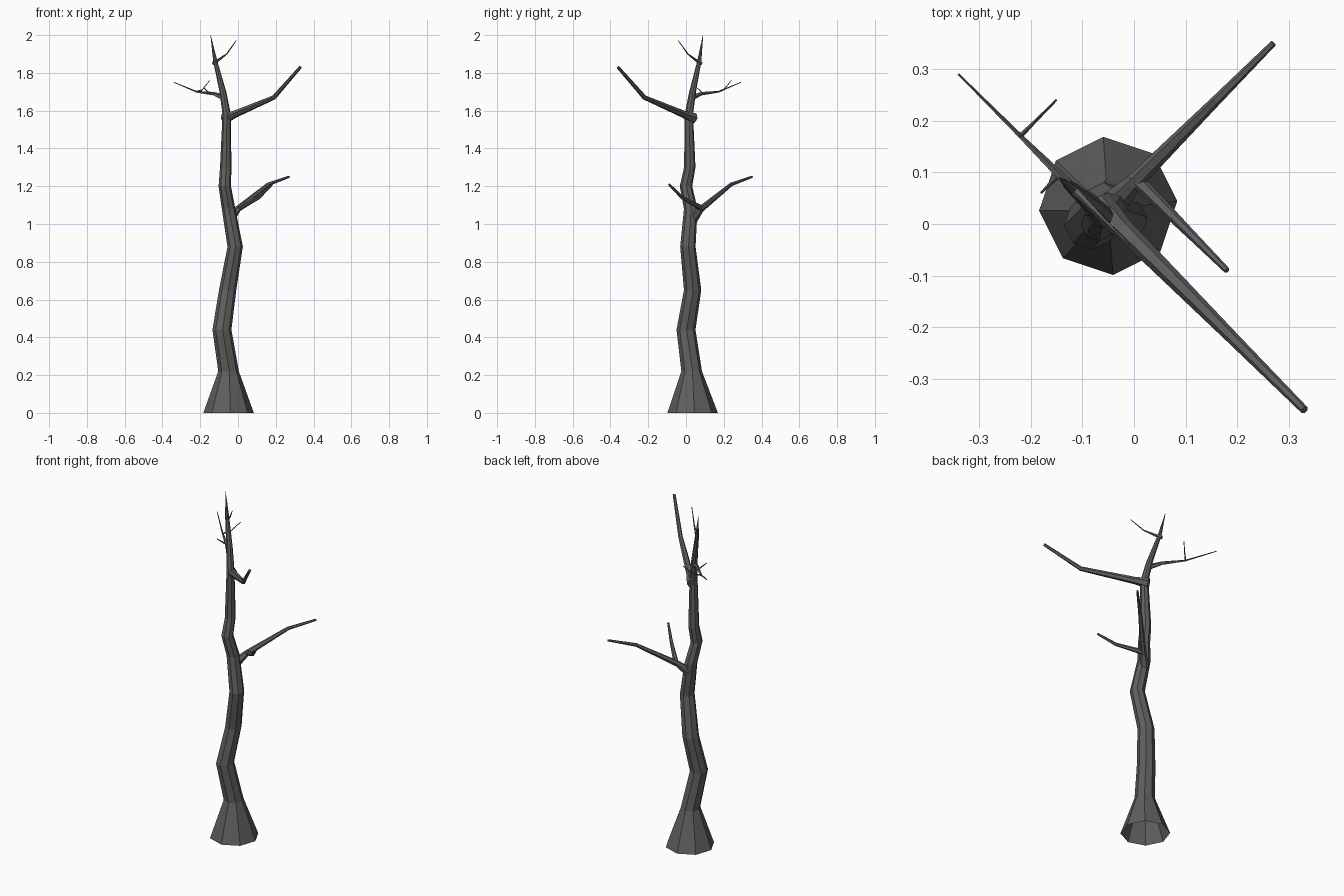
import bpy, bmesh, math
from mathutils import Vector

default_cube = bpy.data.objects.get("Cube")
if default_cube:
    bpy.data.objects.remove(default_cube, do_unlink=True)

grey = 0.115
bark = bpy.data.materials.new("charcoal_bark")
bark.use_nodes = True
bark.diffuse_color = (grey, grey, grey, 1)
bark.node_tree.nodes["Principled BSDF"].inputs["Base Color"].default_value = bark.diffuse_color

UP = Vector((0, 0, 1))
NORTH_EAST = Vector((1, 1, 0))
SOUTH_EAST = Vector((1, -1, 0))


def add_ring(bm, centre, side, up, radius, count):
    """Add one polygonal cross-section spanned by two directions."""
    angles = [math.tau * k / count for k in range(count)]
    return [bm.verts.new(centre + radius * (side * math.cos(a) + up * math.sin(a)))
            for a in angles]


def finish_tube(name, bm, rings, cap_start):
    """Bridge neighbouring rings, close the ends and make the object."""
    for low, high in zip(rings, rings[1:]):
        for k in range(len(low)):
            bm.faces.new((low[k - 1], low[k], high[k], high[k - 1]))
    bm.faces.new(rings[-1])
    if cap_start:
        bm.faces.new(reversed(rings[0]))
    bmesh.ops.recalc_face_normals(bm, faces=bm.faces)
    mesh = bpy.data.meshes.new(name)
    bm.to_mesh(mesh)
    bm.free()
    mesh.materials.append(bark)
    bpy.context.collection.objects.link(bpy.data.objects.new(name, mesh))


def trunk_radius(height):
    """Flared foot, then a gentle taper to a fine tip."""
    if height == 0:
        return 0.134
    return 0.001 + 0.058 * (1 - height / 2) ** 0.65


def build_trunk(knots):
    """Join level rings along the crooked stem, leaving the foot open."""
    bm = bmesh.new()
    side = Vector((1, 0.07, 0)).normalized()
    rings = [add_ring(bm, Vector(knot), side, UP.cross(side), trunk_radius(knot[2]), 8)
             for knot in knots]
    finish_tube("trunk", bm, rings, cap_start=False)


def build_branch(name, root, heading, steps, thick, thin, sides):
    """Grow a tapering branch in an upright plane from (reach, rise) steps."""
    bm = bmesh.new()
    root = Vector(root)
    points = [root] + [root + heading * reach + UP * rise for reach, rise in steps]
    last = len(points) - 1
    side = heading.cross(UP).normalized()
    rings = []
    for i, point in enumerate(points):
        along = points[min(i + 1, last)] - points[max(i - 1, 0)]
        radius = thin + (thick - thin) * (1 - i / last) ** 1.5
        rings.append(add_ring(bm, point, side, side.cross(along).normalized(), radius, sides))
    finish_tube(name, bm, rings, cap_start=True)


# Crooked trunk with a wide foot
build_trunk([
    (-.05, .035, 0), (-.05, .03, .22), (-.085, 0, .44), (-.055, .035, .65),
    (-.015, .01, .88), (-.05, .025, 1.08), (-.07, 0, 1.2), (-.065, .02, 1.3),
    (-.06, .015, 1.58), (-.08, .035, 1.7), (-.12, .07, 1.86), (-.145, .09, 2)])

# Lower branch and its forward fork
build_branch("lower_branch", (-.04, .04, 1.03), NORTH_EAST,
             [(.04, .05), (.2, .18), (.31, .22)], thick=.026, thin=.006, sides=6)
build_branch("lower_fork", (0, .09, 1.08), SOUTH_EAST,
             [(.11, .06), (.18, .13)], thick=.015, thin=.006, sides=6)

# Large upper branch
build_branch("upper_branch", (-.07, .04, 1.56), SOUTH_EAST,
             [(.05, .02), (.26, .11), (.4, .27)], thick=.03, thin=.008, sides=6)

# Thin rear branch with two small twigs
build_branch("rear_branch", (-.08, .03, 1.67), -SOUTH_EAST,
             [(.05, .02), (.14, .03), (.26, .08)], thick=.016, thin=.002, sides=5)
build_branch("rear_twig", (-.22, .17, 1.7), NORTH_EAST,
             [(.03, .01), (.07, .06)], thick=.005, thin=.002, sides=4)
build_branch("short_twig", (-.15, .09, 1.69), -NORTH_EAST,
             [(.03, .03)], thick=.005, thin=.002, sides=4)

# Crown twig near the tip
build_branch("crown_twig", (-.13, .08, 1.85), SOUTH_EAST,
             [(.03, .02), (.07, .05), (.12, .12)], thick=.011, thin=.002, sides=5)
